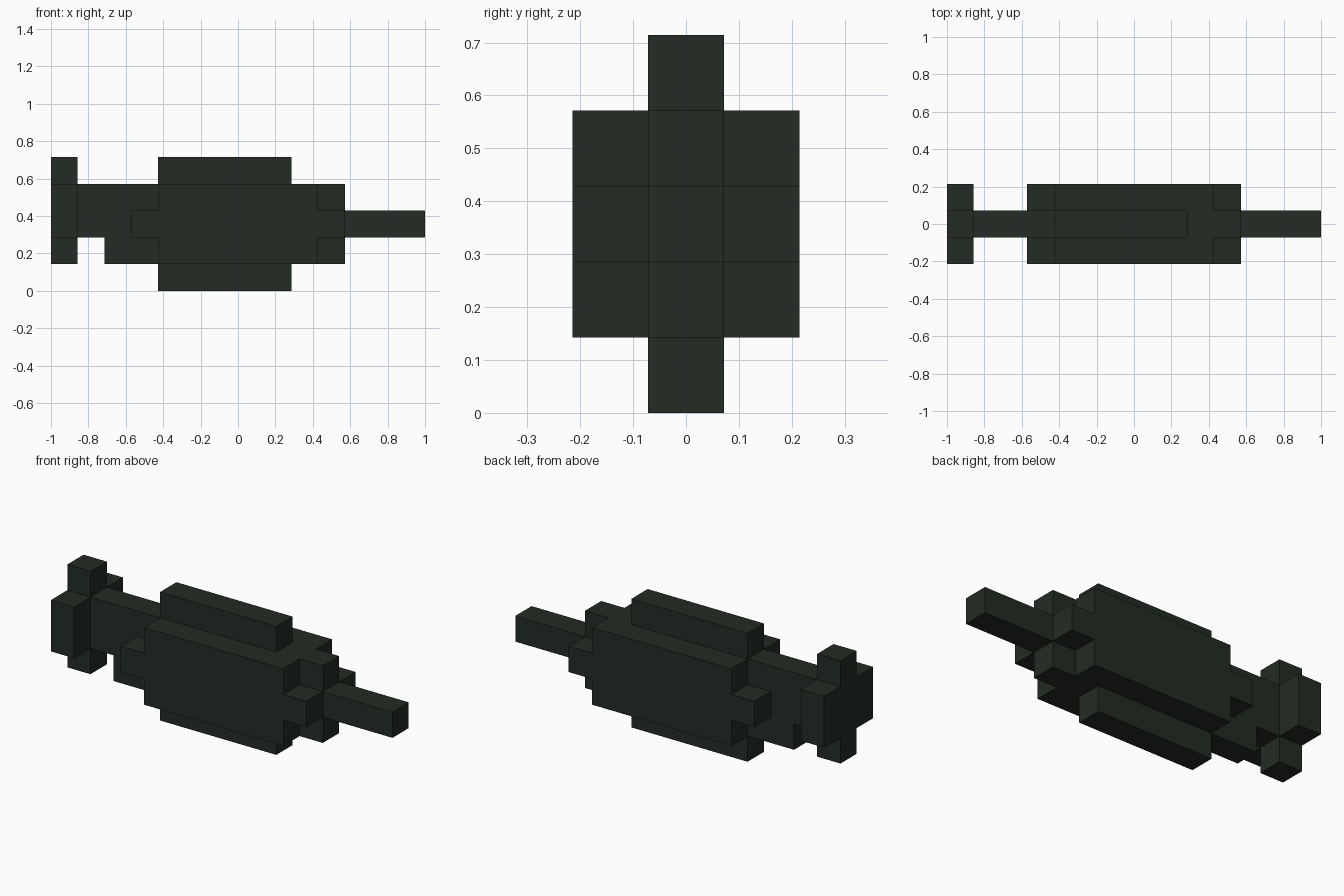
import bpy, bmesh, math
from mathutils import Vector

cube = bpy.data.objects.get("Cube")
if cube:
    bpy.data.objects.remove(cube, do_unlink=True)

U = 1 / 7  # edge length of one block

mat = bpy.data.materials.new("dark olive green")
colour = (0.016, 0.025, 0.017, 1)
mat.diffuse_color = colour
mat.use_nodes = True
bsdf = mat.node_tree.nodes["Principled BSDF"]
bsdf.inputs["Base Color"].default_value = colour
bsdf.inputs["Roughness"].default_value = 0.9

# Each part: block ranges (x0, x1, y0, y1, z0, z1); y = 0 is the middle row
PARTS = {
    "hull": (-3, 3, -1, 2, 1, 4),
    "top_ridge": (-3, 2, 0, 1, 4, 5),
    "bottom_ridge": (-3, 2, 0, 1, 0, 1),
    "nose_collar": (3, 4, 0, 1, 1, 4),
    "nose_barrel": (4, 7, 0, 1, 2, 3),
    "tail_boom": (-6, -3, 0, 1, 2, 4),
    "boom_keel": (-5, -3, 0, 1, 1, 2),
    "tail_fin": (-7, -6, 0, 1, 1, 5),
}
# Side parts, one each side of the middle
for side, y in (("left", 1), ("right", -1)):
    front = "back" if y == 1 else "front"
    PARTS["tail_plate_" + front] = (-7, -6, y, y + 1, 2, 4)
    PARTS["hull_nose_step_" + front] = (3, 4, y, y + 1, 2, 3)
    PARTS["hull_tail_step_" + front] = (-4, -3, y, y + 1, 2, 3)


def cells(r):
    return {(x, y, z) for x in range(r[0], r[1])
            for y in range(r[2], r[3]) for z in range(r[4], r[5])}


solid = set().union(*(cells(r) for r in PARTS.values()))


def build(name, r):
    """Make the outer skin of a part, leaving joints between parts open."""
    bm = bmesh.new()
    for c in cells(r):
        centre = Vector((c[0] + 0.5, c[1], c[2] + 0.5))
        for axis in range(3):
            for sign in (-1, 1):
                n = [0, 0, 0]
                n[axis] = sign
                if tuple(a + b for a, b in zip(c, n)) in solid:
                    continue
                n = Vector(n)
                a = Vector([float(i == (axis + 1) % 3) for i in range(3)])
                b = n.cross(a)
                bm.faces.new([bm.verts.new((centre + (n + a * s + b * t) / 2) * U)
                              for s, t in ((-1, -1), (1, -1), (1, 1), (-1, 1))])
    bmesh.ops.remove_doubles(bm, verts=bm.verts, dist=0.001)
    bmesh.ops.dissolve_limit(bm, angle_limit=math.radians(1),
                             verts=bm.verts, edges=bm.edges)
    mesh = bpy.data.meshes.new(name)
    bm.to_mesh(mesh)
    bm.free()
    mesh.materials.append(mat)
    bpy.context.collection.objects.link(bpy.data.objects.new(name, mesh))


for part, extent in PARTS.items():
    build(part, extent)
